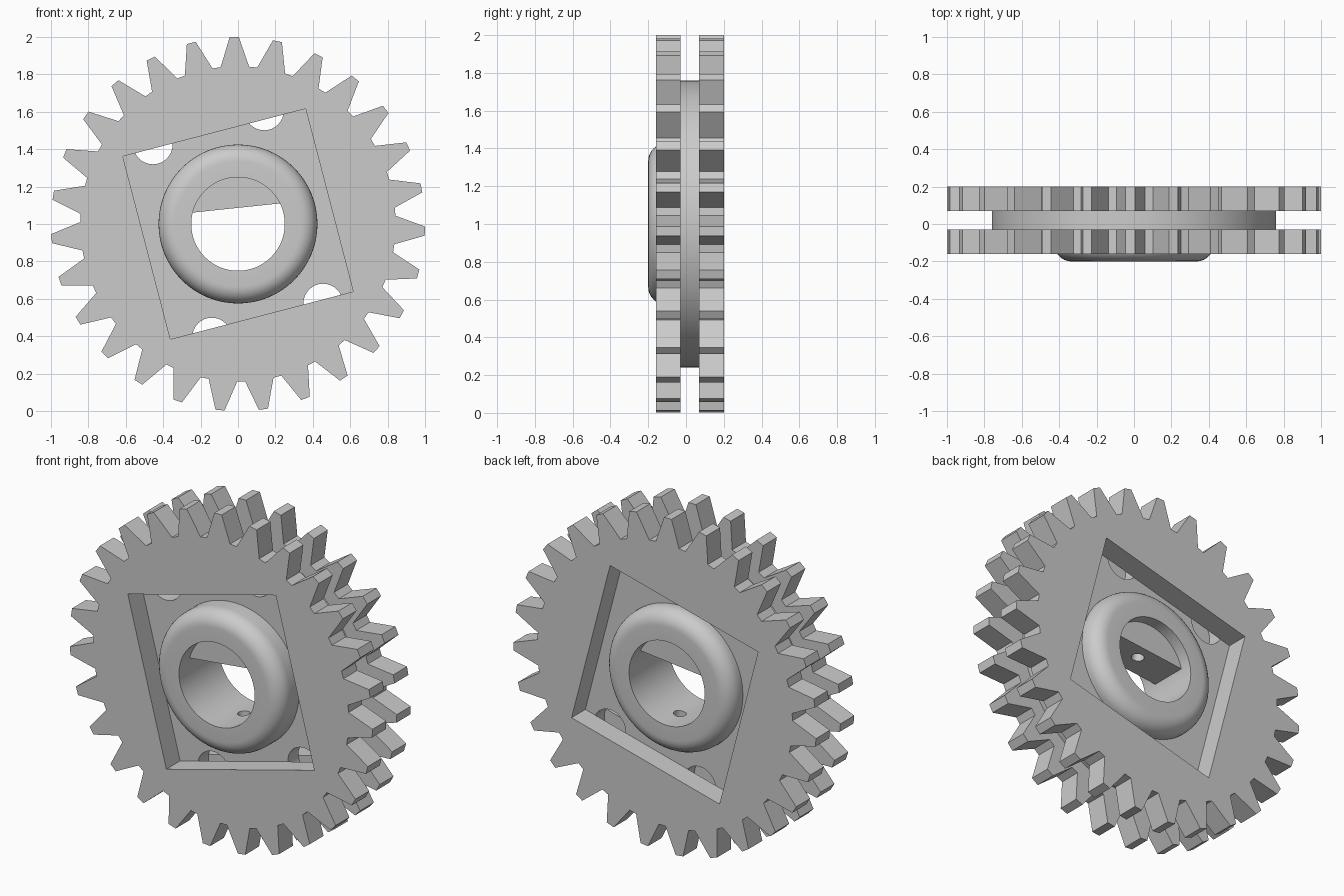
import bpy, bmesh, math
from mathutils import Matrix, Vector

if "Cube" in bpy.data.objects:
    bpy.data.objects.remove(bpy.data.objects["Cube"])

CZ = 1.0  # height of the axle


def polar(r, deg):
    a = math.radians(deg)
    return (r * math.cos(a), r * math.sin(a))


def circle(r, n=64, cx=0, cz=0):
    return [(cx + p[0], cz + p[1]) for p in (polar(r, 360 * i / n) for i in range(n))]


def finish(name, bm):
    bmesh.ops.recalc_face_normals(bm, faces=bm.faces)
    me = bpy.data.meshes.new(name)
    bm.to_mesh(me)
    bm.free()
    ob = bpy.data.objects.new(name, me)
    bpy.context.collection.objects.link(ob)
    return ob


def prism(name, outline, y0, y1):
    """Extrude an x/z outline (around the axle) from y0 to y1."""
    bm = bmesh.new()
    face = bm.faces.new([bm.verts.new((x, y0, z + CZ)) for x, z in outline])
    ext = bmesh.ops.extrude_face_region(bm, geom=[face])
    bmesh.ops.translate(bm, vec=(0, y1 - y0, 0),
                        verts=[g for g in ext["geom"] if isinstance(g, bmesh.types.BMVert)])
    return finish(name, bm)


def lathe(name, profile, n=64):
    """Turn a closed (radius, y) profile around the axle."""
    bm = bmesh.new()
    rings = []
    for i in range(n):
        c, s = polar(1, 360 * i / n)
        rings.append([bm.verts.new((r * c, y, r * s + CZ)) for r, y in profile])
    m = len(profile)
    for i in range(n):
        a, b = rings[i], rings[(i + 1) % n]
        for j in range(m):
            k = (j + 1) % m
            bm.faces.new((a[j], a[k], b[k], b[j]))
    return finish(name, bm)


def cut(ob, cutters):
    for c in cutters:
        c.hide_render = True
        mod = ob.modifiers.new("cut", 'BOOLEAN')
        mod.operation, mod.solver, mod.object = 'DIFFERENCE', 'EXACT', c
    dg = bpy.context.evaluated_depsgraph_get()
    me = bpy.data.meshes.new_from_object(ob.evaluated_get(dg))
    ob.modifiers.clear()
    ob.data = me


def smooth(ob):
    bpy.ops.object.select_all(action='DESELECT')
    ob.select_set(True)
    bpy.context.view_layer.objects.active = ob
    bpy.ops.object.shade_smooth_by_angle(angle=math.radians(30))


# Toothed outline, 27 teeth
TEETH = 27
outline = []
for i in range(TEETH):
    a = 91.15 + i * 360 / TEETH
    outline += [polar(0.843, a - 5.2), polar(1.0, a - 1.4),
                polar(1.0, a + 1.4), polar(0.843, a + 5.2)]

# Two toothed rings with a tilted square window
square = prism("square_cutter", [polar(0.714, 14.6 + 45 + 90 * i) for i in range(4)], -0.5, 0.5)
for name, y0, y1 in (("front_gear_ring", -0.16, -0.03), ("back_gear_ring", 0.07, 0.20)):
    cut(prism(name, outline, y0, y1), [square])

# Radial pin hole through the middle
tilt = math.radians(6)
bm = bmesh.new()
bmesh.ops.create_cone(bm, cap_ends=True, segments=24, radius1=0.035, radius2=0.035, depth=1.0,
                      matrix=Matrix.Translation(Vector((0, 0.02, CZ))) @ Matrix.Rotation(-tilt, 4, 'Y'))
pin = finish("pin_cutter", bm)

# Web disc between the rings, with six round holes
cutters = [prism("bore_cutter", circle(0.30), -0.5, 0.5), pin]
for i in range(6):
    cx, cz = polar(0.622, 17 + 60 * i)
    cutters.append(prism("hole_cutter", circle(0.105, 32, cx, cz), -0.5, 0.5))
web = prism("web_disc", circle(0.76, 96), -0.03, 0.07)
cut(web, cutters)
smooth(web)

# Hub with rounded rims on both faces
R = 0.09
F, B = -0.20, 0.18
profile = [(0.25, F)]
for i in range(9):
    x, y = polar(R, 90 - i * 90 / 8)
    profile.append((0.425 - R + x, F + R - y))
for i in range(9):
    x, y = polar(R, i * 90 / 8)
    profile.append((0.425 - R + x, B - R + y))
profile.append((0.25, B))
hub = lathe("hub", profile)
cut(hub, [pin])
smooth(hub)

# Flat-sided key filling the upper part of the bore
half = math.degrees(math.acos(0.086 / 0.26))
key = prism("bore_key", [polar(0.26, 96 - half + 2 * half * i / 24) for i in range(25)], -0.11, 0.11)
cut(key, [pin])

# Remove cutters
for ob in [o for o in bpy.data.objects if o.name.split(".")[0].endswith("_cutter")]:
    bpy.data.objects.remove(ob)
